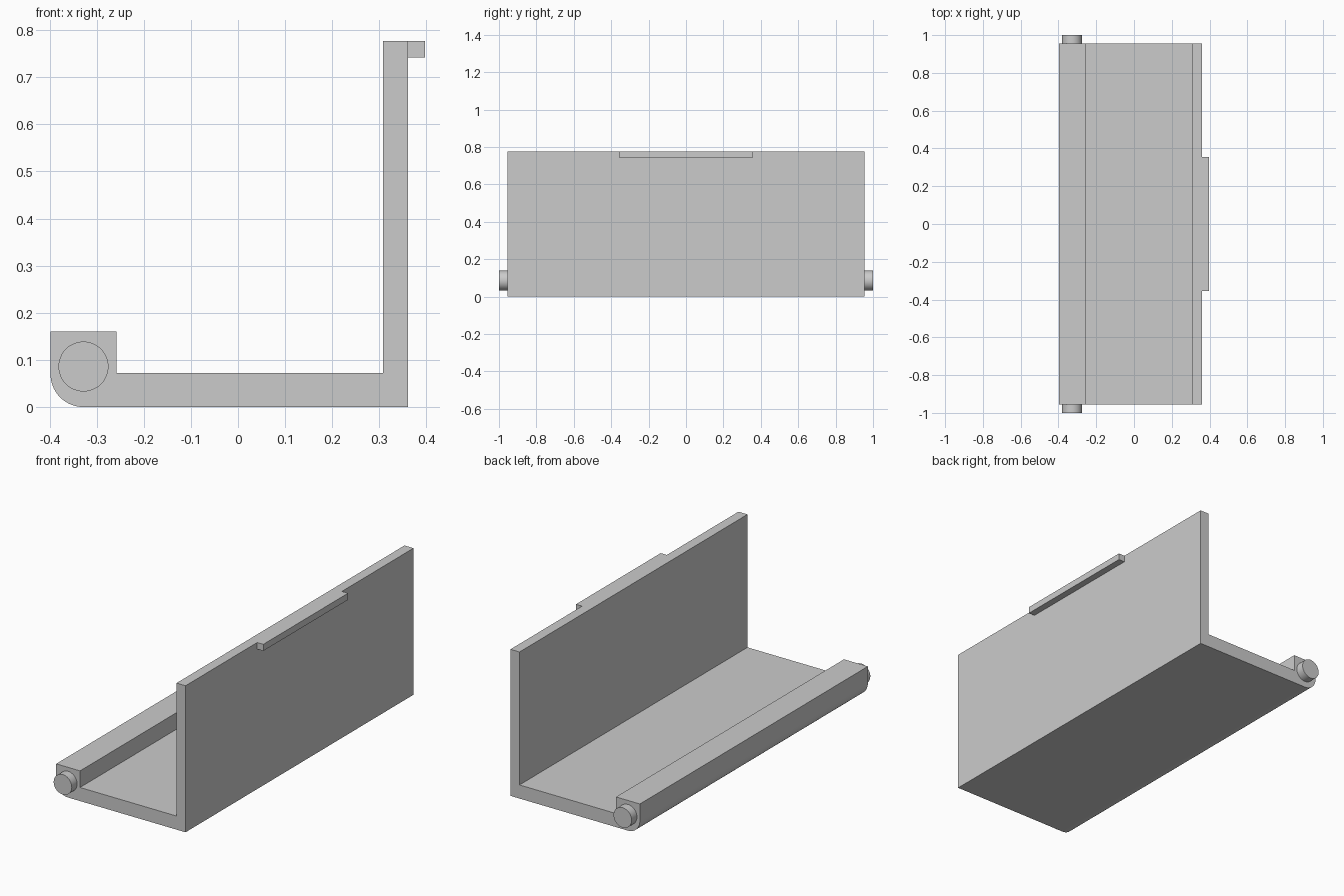
import bpy, bmesh, math
from mathutils import Matrix

cube = bpy.data.objects.get("Cube")
if cube:
    bpy.data.objects.remove(cube, do_unlink=True)

grey = bpy.data.materials.new("light grey")
grey.use_nodes = True
colour = (0.6, 0.6, 0.6, 1)
grey.diffuse_color = colour
grey.node_tree.nodes["Principled BSDF"].inputs["Base Color"].default_value = colour


def finish(name, bm):
    bmesh.ops.recalc_face_normals(bm, faces=bm.faces)
    mesh = bpy.data.meshes.new(name)
    bm.to_mesh(mesh)
    bm.free()
    mesh.materials.append(grey)
    obj = bpy.data.objects.new(name, mesh)
    bpy.context.collection.objects.link(obj)
    bpy.ops.object.select_all(action="DESELECT")
    obj.select_set(True)
    bpy.context.view_layer.objects.active = obj
    bpy.ops.object.shade_smooth_by_angle(angle=math.radians(30))
    return obj


def extrude_profile(name, points, half_length):
    """Extrude an XZ outline symmetrically along y."""
    bm = bmesh.new()
    face = bm.faces.new([bm.verts.new((x, -half_length, z)) for x, z in points])
    new = bmesh.ops.extrude_face_region(bm, geom=[face])["geom"]
    verts = [v for v in new if isinstance(v, bmesh.types.BMVert)]
    bmesh.ops.translate(bm, verts=verts, vec=(0, 2 * half_length, 0))
    return finish(name, bm)


# L-shaped flap with a thick hinge edge rounded underneath
hinge_x, radius, half_length = -0.328, 0.07, 0.955
outline = [(-0.398, 0.16), (-0.258, 0.16), (-0.258, 0.072), (0.308, 0.072),
           (0.308, 0.777), (0.361, 0.777), (0.361, 0)]
steps = 16
for i in range(steps + 1):
    a = -math.pi / 2 * (1 + i / steps)
    outline.append((hinge_x + radius * math.cos(a), radius + radius * math.sin(a)))
extrude_profile("flap_body", outline, half_length)

# Latch lip at the top of the upright wall
extrude_profile("latch_lip", [(0.361, 0.742), (0.397, 0.742), (0.397, 0.777), (0.361, 0.777)], 0.355)

# Hinge pins at both ends
for name, side in (("front_hinge_pin", -1), ("back_hinge_pin", 1)):
    bm = bmesh.new()
    bmesh.ops.create_cone(bm, cap_ends=True, segments=48, radius1=0.053, radius2=0.053,
                          depth=1 - half_length,
                          matrix=Matrix.Translation((hinge_x, side * (1 + half_length) / 2, 0.086))
                          @ Matrix.Rotation(math.pi / 2, 4, "X"))
    finish(name, bm)
